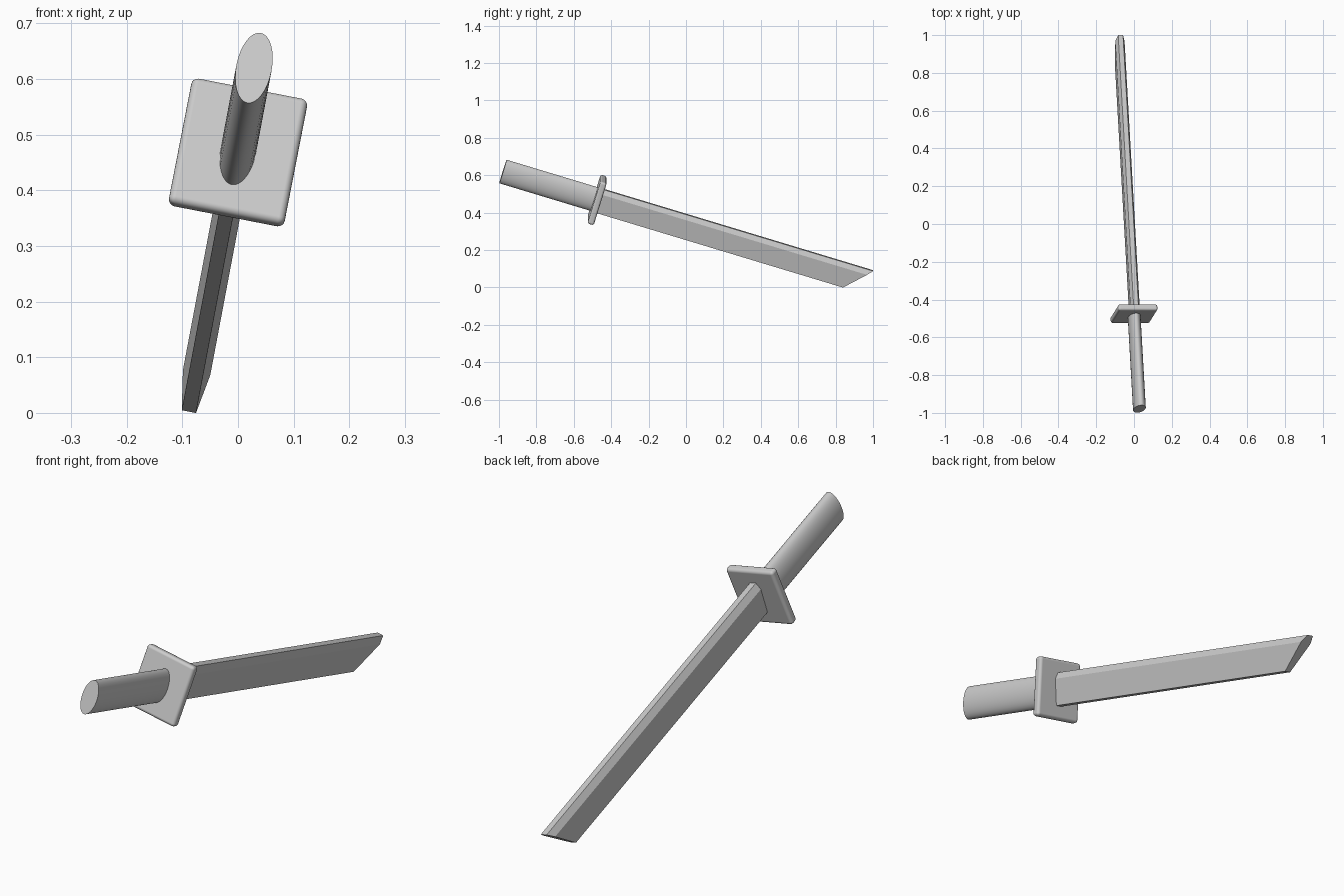
import bpy, bmesh, math
from mathutils import Matrix, Vector

cube = bpy.data.objects.get("Cube")
if cube:
    bpy.data.objects.remove(cube, do_unlink=True)

steel = bpy.data.materials.new("plain_grey")
steel.use_nodes = True
grey = (0.6, 0.6, 0.6, 1)
steel.diffuse_color = grey
steel.node_tree.nodes["Principled BSDF"].inputs["Base Color"].default_value = grey

# Sword frame: local y runs to the tip, z towards the spine, origin at the guard
along = Vector((-0.057, 1, -0.302)).normalized()
up = Vector((0.183, 0.294, 0.938))
up = (up - along * up.dot(along)).normalized()
side = along.cross(up)
frame = Matrix((side, along, up)).transposed().to_4x4()
frame.translation = (0, -0.475, 0.468)


def prism(name, profile, start, end):
    """Extrude an (x, z) profile along y; start and end give y for a height z."""
    bm = bmesh.new()
    rings = [[bm.verts.new((x, cut(z), z)) for x, z in profile] for cut in (start, end)]
    n = len(profile)
    for i in range(n):
        j = (i + 1) % n
        bm.faces.new((rings[0][i], rings[0][j], rings[1][j], rings[1][i]))
    bm.faces.new(rings[0])
    bm.faces.new(rings[1])
    bmesh.ops.recalc_face_normals(bm, faces=bm.faces)
    mesh = bpy.data.meshes.new(name)
    bm.to_mesh(mesh)
    bm.free()
    mesh.materials.append(steel)
    obj = bpy.data.objects.new(name, mesh)
    bpy.context.collection.objects.link(obj)
    obj.matrix_world = frame
    return obj


def smooth(obj, degrees):
    bpy.ops.object.select_all(action='DESELECT')
    obj.select_set(True)
    bpy.context.view_layer.objects.active = obj
    bpy.ops.object.shade_smooth_by_angle(angle=math.radians(degrees))


# Blade: narrow edge, widest at the ridge, chamfered spine, slanted tip
half = [(0.013, -0.067), (0.025, 0.039), (0.013, 0.066)]
profile = half + [(-x, z) for x, z in reversed(half)]
prism("blade", profile, lambda z: 0, lambda z: 1.46 + 0.96 * z)

# Handle: oval grip
angles = [math.tau * i / 32 for i in range(32)]
oval = [(0.032 * math.cos(a), 0.067 * math.sin(a)) for a in angles]
handle = prism("handle", oval, lambda z: -0.527, lambda z: 0)
smooth(handle, 30)

# Guard: rounded rectangular plate
w, h, t = 0.106, 0.12, 0.0175
guard = prism("guard", [(w, -h), (w, h), (-w, h), (-w, -h)], lambda z: -t, lambda z: t)
bevel = guard.modifiers.new("rounding", 'BEVEL')
bevel.width = 0.012
bevel.segments = 4
smooth(guard, 35)
bevel.harden_normals = True
